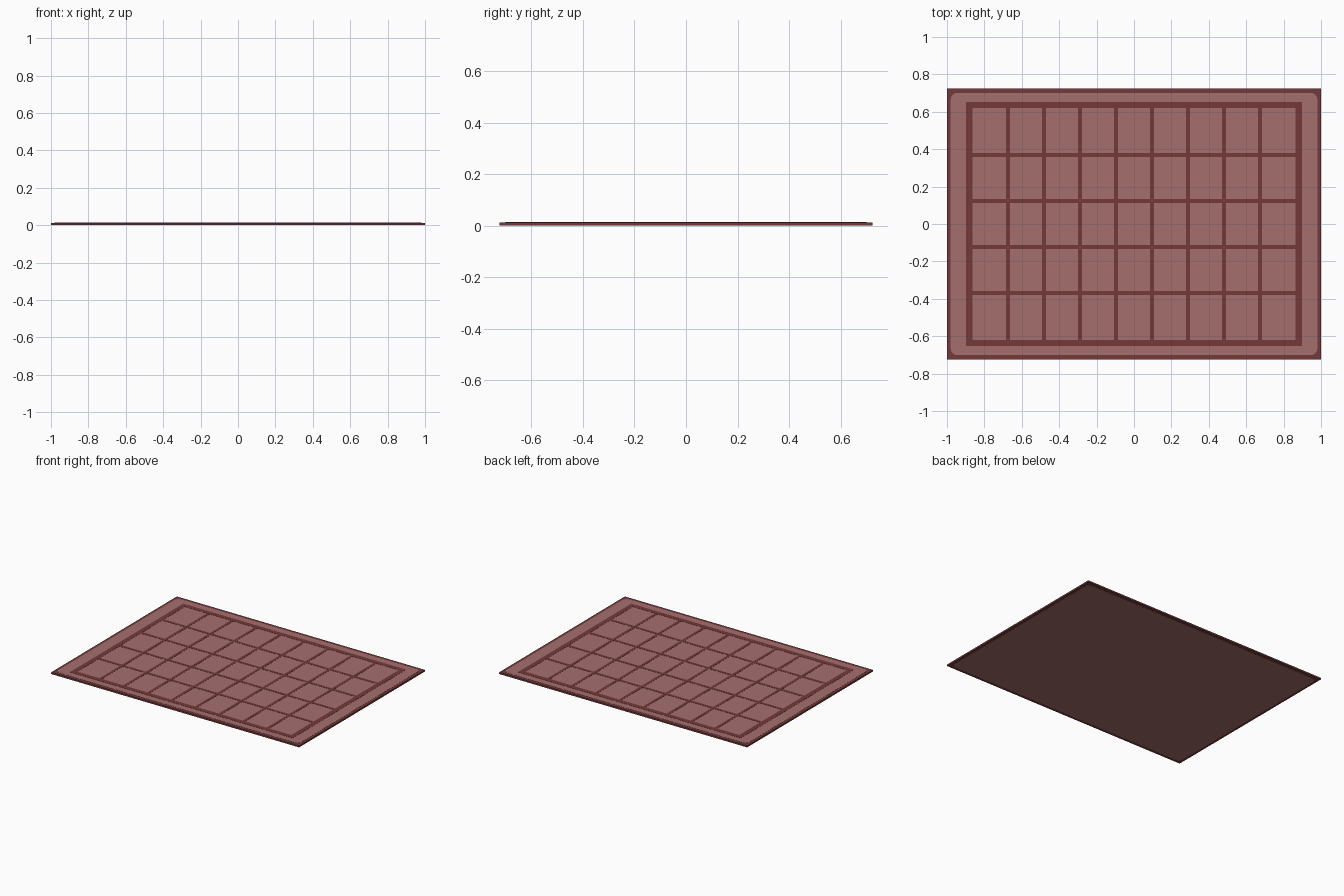
import bpy, bmesh, math

if "Cube" in bpy.data.objects:
    bpy.data.objects.remove(bpy.data.objects["Cube"])


def material(name, srgb):
    m = bpy.data.materials.new(name)
    lin = [((c / 255 + 0.055) / 1.055) ** 2.4 for c in srgb]
    m.diffuse_color = (*lin, 1)
    m.use_nodes = True
    m.node_tree.nodes["Principled BSDF"].inputs["Base Color"].default_value = m.diffuse_color
    return m


DARK = material("dark red", (117, 58, 58))
LIGHT = material("dusty rose", (166, 110, 110))


def finish(bm, name, mat, z0, z1):
    """Extrude the flat faces in bm from z0 up to z1 and make an object."""
    res = bmesh.ops.extrude_face_region(bm, geom=bm.faces[:], use_keep_orig=True)
    for v in res["geom"]:
        if isinstance(v, bmesh.types.BMVert):
            v.co.z += z1 - z0
    for v in bm.verts:
        v.co.z += z0
    bmesh.ops.recalc_face_normals(bm, faces=bm.faces[:])
    me = bpy.data.meshes.new(name)
    bm.to_mesh(me)
    bm.free()
    me.materials.append(mat)
    ob = bpy.data.objects.new(name, me)
    bpy.context.collection.objects.link(ob)


def slab(name, hx, hy, z0, z1, mat, r=0.0, steps=6):
    """Rectangular slab, with rounded corners when r is given."""
    bm = bmesh.new()
    pts = []
    for k, (sx, sy) in enumerate([(1, 1), (-1, 1), (-1, -1), (1, -1)]):
        for i in range(steps + 1 if r else 1):
            a = math.pi / 2 * (k + i / steps)
            pts.append((sx * (hx - r) + r * math.cos(a),
                        sy * (hy - r) + r * math.sin(a), 0))
    bm.faces.new([bm.verts.new(p) for p in pts])
    finish(bm, name, mat, z0, z1)


# Dark edging board and the rounded light sheet showing on both sides
slab("border_board", 1.0, 0.724, 0.001, 0.013, DARK)
slab("panel_sheet", 0.98, 0.701, 0.0, 0.014, LIGHT, r=0.035)


# Raised frame with 9 x 5 lattice
def cuts(outer, inner, pitch, count, w):
    c = [-outer, -inner]
    for i in range(1, count):
        p = (i - count / 2) * pitch
        c += [p - w / 2, p + w / 2]
    return c + [inner, outer]


xs = cuts(0.898, 0.863, 0.1925, 9, 0.020)
ys = cuts(0.653, 0.619, 0.246, 5, 0.020)
bm = bmesh.new()
grid = [[bm.verts.new((x, y, 0)) for y in ys] for x in xs]
for i in range(len(xs) - 1):
    for j in range(len(ys) - 1):
        if i % 2 == 0 or j % 2 == 0:   # odd-odd cells are the open squares
            bm.faces.new((grid[i][j], grid[i + 1][j],
                          grid[i + 1][j + 1], grid[i][j + 1]))
finish(bm, "lattice_frame", DARK, 0.012, 0.015)
